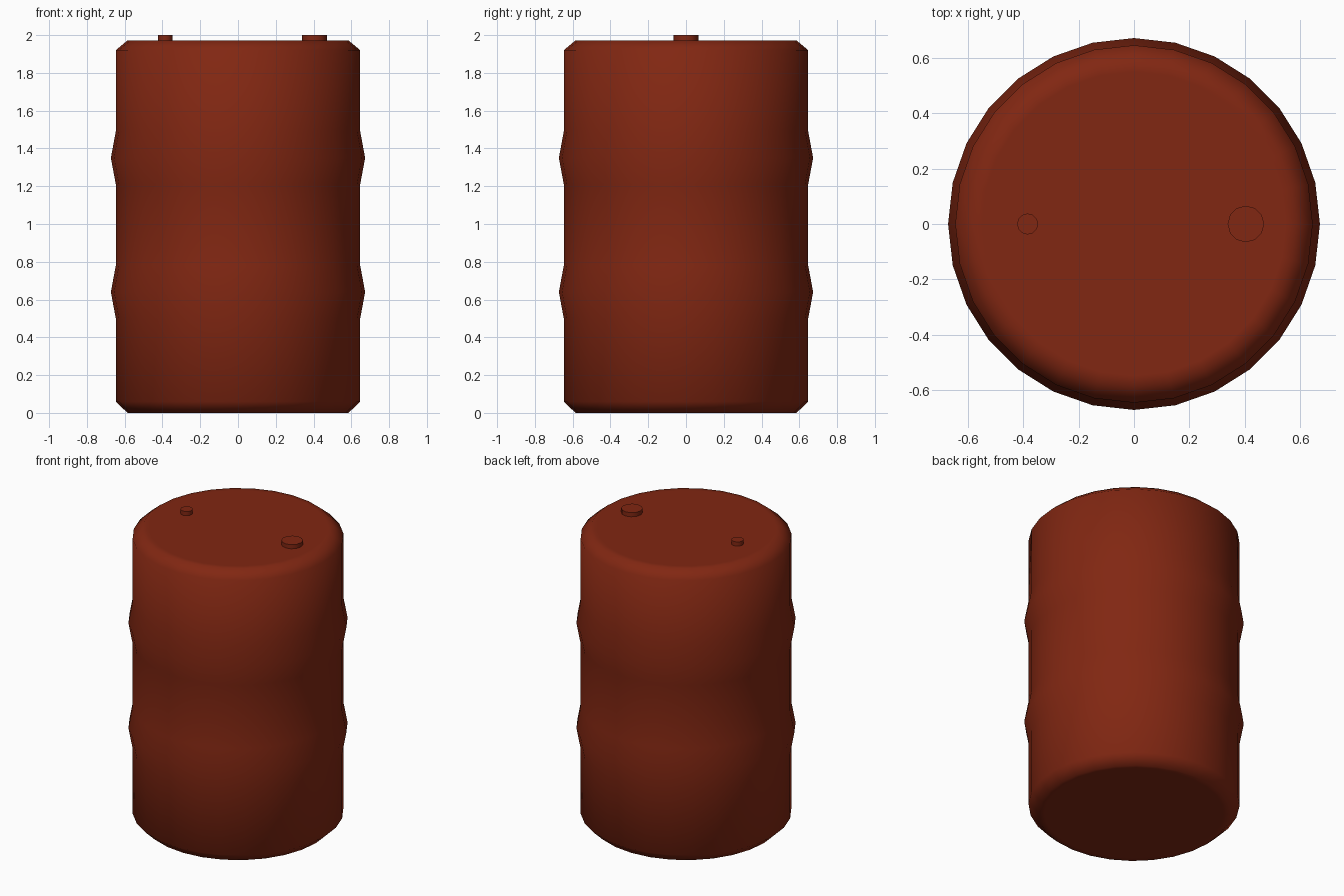
import bpy
import bmesh
from math import cos, sin, tau, radians

cube = bpy.data.objects.get("Cube")
if cube:
    bpy.data.objects.remove(cube, do_unlink=True)

# Single rust red paint
paint = bpy.data.materials.new("rust_red")
paint.use_nodes = True
colour = (0.22, 0.02, 0.006, 1)
paint.diffuse_color = colour
paint.node_tree.nodes["Principled BSDF"].inputs["Base Color"].default_value = colour


def lathe(name, profile, sides, centre=(0, 0)):
    """Turn a bottom-to-top (radius, height) profile around a vertical axis."""
    bm = bmesh.new()
    rings = []
    for r, z in profile:
        rings.append([bm.verts.new((centre[0] + r * cos(tau * i / sides),
                                    centre[1] + r * sin(tau * i / sides), z))
                      for i in range(sides)])
    for low, high in zip(rings, rings[1:]):
        for i in range(sides):
            j = (i + 1) % sides
            bm.faces.new((low[i], low[j], high[j], high[i]))
    bm.faces.new(rings[0][::-1])
    bm.faces.new(rings[-1])
    mesh = bpy.data.meshes.new(name)
    bm.to_mesh(mesh)
    bm.free()
    mesh.materials.append(paint)
    obj = bpy.data.objects.new(name, mesh)
    bpy.context.collection.objects.link(obj)
    return obj


# Drum body: chamfered ends, two swollen hoops, flat lid and base
wall, hoop, rim, flat = 0.647, 0.673, 0.585, 0.55
profile = [(flat, 0), (rim, 0), (wall, 0.06)]
for z in (0.64, 1.35):
    profile += [(wall, z - 0.14), (hoop, z), (wall, z + 0.14)]
profile += [(wall, 1.92), (rim, 1.972), (flat, 1.972)]
body = lathe("drum_body", profile, 28)
body.data.shade_smooth()

# Bung caps on the lid, with hard edges
for name, x, r in (("large_bung_cap", 0.405, 0.066), ("small_bung_cap", -0.385, 0.038)):
    cap = lathe(name, [(r, 1.96), (r, 2.0)], 12, (x, 0))
    bpy.ops.object.select_all(action="DESELECT")
    cap.select_set(True)
    bpy.context.view_layer.objects.active = cap
    bpy.ops.object.shade_smooth_by_angle(angle=radians(35))
